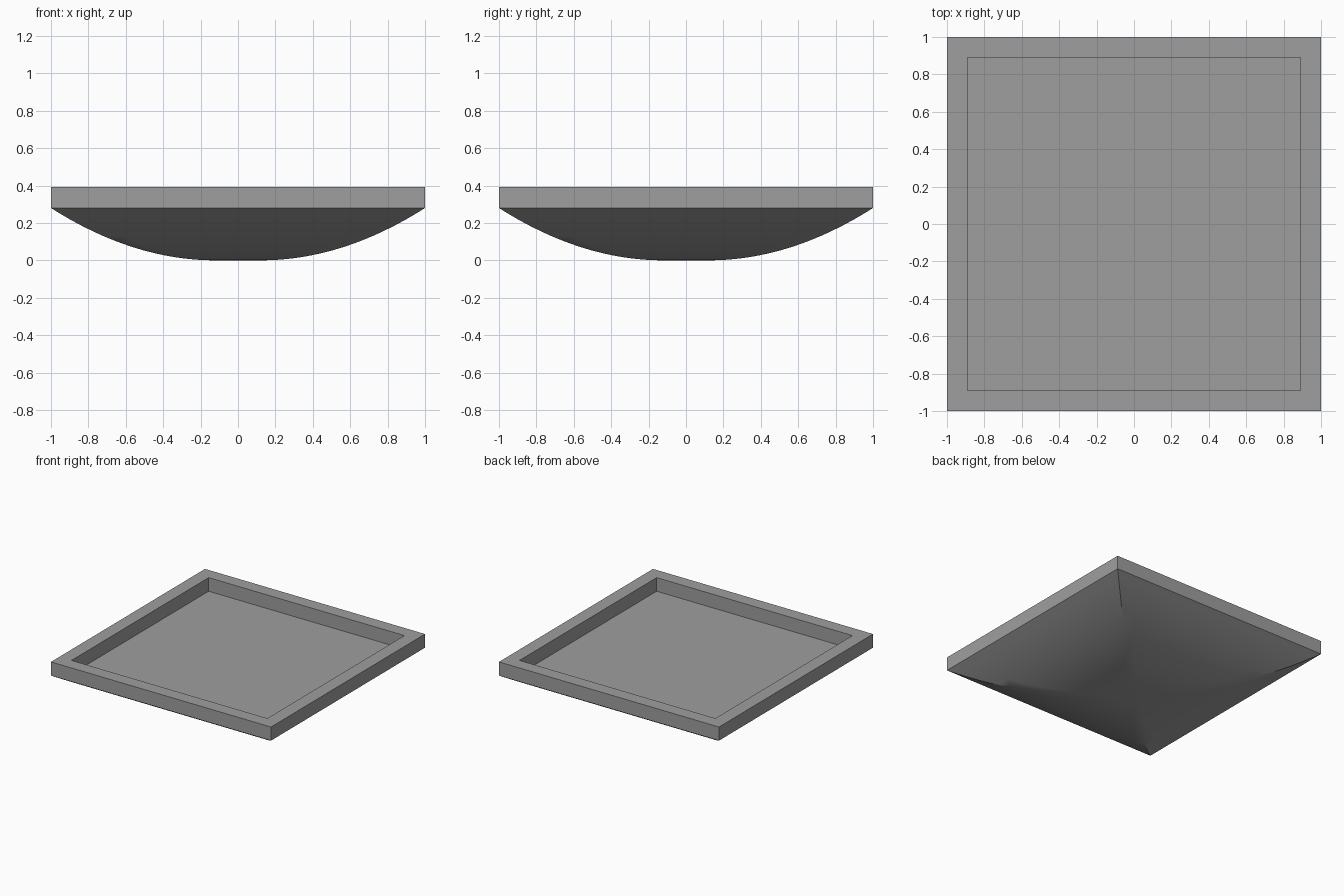
import bpy, bmesh

if "Cube" in bpy.data.objects:
    bpy.data.objects.remove(bpy.data.objects["Cube"])

RIM_BASE, RIM_TOP, INNER = 0.28, 0.392, 0.89
FLAT = 0.12      # half-width of the level patch under the belly
RINGS, SEGS = 16, 12

grey = bpy.data.materials.new("mid grey")
grey.diffuse_color = (0.345, 0.345, 0.345, 1)
grey.use_nodes = True
grey.node_tree.nodes["Principled BSDF"].inputs["Base Color"].default_value = grey.diffuse_color


def square(bm, half, z, segs=1):
    """Closed square loop of vertices, counter-clockwise from above."""
    corners = [(-half, -half), (half, -half), (half, half), (-half, half)]
    loop = []
    for i, (x0, y0) in enumerate(corners):
        x1, y1 = corners[(i + 1) % 4]
        for s in range(segs):
            t = s / segs
            loop.append(bm.verts.new((x0 + (x1 - x0) * t, y0 + (y1 - y0) * t, z)))
    return loop


def band(bm, lower, upper):
    """Ring of quads between two loops."""
    n = len(lower)
    for i in range(n):
        j = (i + 1) % n
        bm.faces.new((lower[i], lower[j], upper[j], upper[i]))


def finish(bm, name):
    mesh = bpy.data.meshes.new(name)
    bm.to_mesh(mesh)
    bm.free()
    mesh.materials.append(grey)
    obj = bpy.data.objects.new(name, mesh)
    bpy.context.collection.objects.link(obj)
    return obj


# Tray: outer wall, flat lip, inner wall and recessed floor
bm = bmesh.new()
loops = [square(bm, 1, RIM_BASE), square(bm, 1, RIM_TOP),
         square(bm, INNER, RIM_TOP), square(bm, INNER, RIM_BASE)]
for lower, upper in zip(loops, loops[1:]):
    band(bm, lower, upper)
bm.faces.new(loops[-1])
finish(bm, "tray")

# Belly: nested squares rising on a curve, so the corners keep a ridge that fades inward
bm = bmesh.new()
loops = []
for k in range(RINGS + 1):
    t = k / RINGS
    loops.append(square(bm, FLAT + (1 - FLAT) * t, RIM_BASE * t ** 2, SEGS))
for lower, upper in zip(loops, loops[1:]):
    band(bm, lower, upper)
bm.faces.new(loops[0][::-1])
belly = finish(bm, "belly")
bpy.context.view_layer.objects.active = belly
belly.select_set(True)
bpy.ops.object.shade_smooth_by_angle(angle=0.52)
